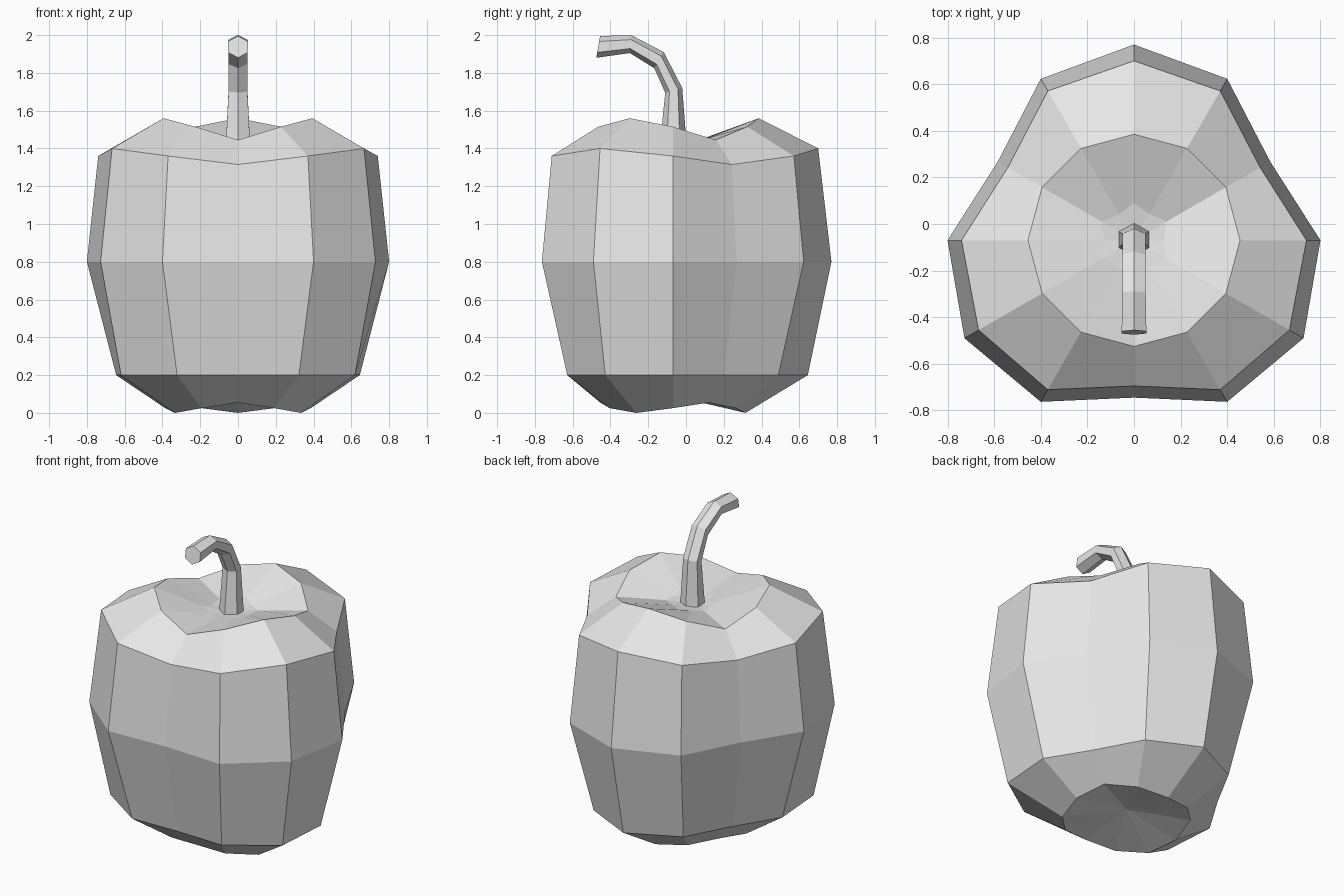
import bpy, bmesh
from math import sin, cos, radians
from mathutils import Vector

cube = bpy.data.objects.get("Cube")
if cube:
    bpy.data.objects.remove(cube)

grey = bpy.data.materials.new("light grey")
grey.use_nodes = True
grey.diffuse_color = (0.8, 0.8, 0.8, 1)
grey.node_tree.nodes["Principled BSDF"].inputs["Base Color"].default_value = (0.8, 0.8, 0.8, 1)

CENTRE_Y = -0.07


def finish(bm, name):
    bmesh.ops.recalc_face_normals(bm, faces=bm.faces)
    mesh = bpy.data.meshes.new(name)
    bm.to_mesh(mesh)
    bm.free()
    mesh.materials.append(grey)
    obj = bpy.data.objects.new(name, mesh)
    bpy.context.collection.objects.link(obj)
    return obj


def bridge(bm, rings):
    for a, b in zip(rings, rings[1:]):
        n = len(a)
        for i in range(n):
            bm.faces.new((a[i], a[(i + 1) % n], b[(i + 1) % n], b[i]))


def fan(bm, ring, point):
    tip = bm.verts.new(point)
    for i in range(len(ring)):
        bm.faces.new((ring[i], ring[(i + 1) % len(ring)], tip))


# Three-lobed body: each ring gives (radius, height) at the crease, shoulder and lobe crest
levels = [
    ((0.385, 0.055), (0.385, 0.025), (0.385, 0.0)),
    ((0.55, 0.2), (0.645, 0.2), (0.715, 0.2)),
    ((0.675, 0.8), (0.8, 0.8), (0.84, 0.8)),
    ((0.625, 1.315), (0.74, 1.36), (0.77, 1.4)),
    ((0.455, 1.445), (0.455, 1.515), (0.455, 1.56)),
    ((0.16, 1.435), (0.13, 1.435), (0.16, 1.445)),
]
bm = bmesh.new()
rings = []
for level in levels:
    ring = []
    for i in range(12):
        r, z = level[(0, 1, 2, 1)[i % 4]]
        a = radians(30 + 30 * i)
        ring.append(bm.verts.new((r * cos(a), CENTRE_Y + r * sin(a), z)))
    rings.append(ring)
bridge(bm, rings)
fan(bm, rings[0], (0, CENTRE_Y, 0.09))
fan(bm, rings[-1], (0, CENTRE_Y, 1.42))
finish(bm, "pepper_body")

# Six-sided stem curling to the front: outer and inner edge of each section (y, z), half width
sections = [
    ((0.005, 1.4), (-0.14, 1.4), 0.065),
    ((-0.02, 1.72), (-0.11, 1.695), 0.05),
    ((-0.118, 1.91), (-0.168, 1.825), 0.05),
    ((-0.29, 2.0), (-0.297, 1.905), 0.05),
    ((-0.455, 1.995), (-0.475, 1.88), 0.053),
]
bm = bmesh.new()
rings = []
for outer, inner, width in sections:
    top, low = Vector((0, *outer)), Vector((0, *inner))
    mid, half = (top + low) / 2, (top - low) / 2
    side = Vector((width / cos(radians(30)), 0, 0))
    rings.append([bm.verts.new(mid + half * cos(radians(60 * k)) + side * sin(radians(60 * k)))
                  for k in range(6)])
bridge(bm, rings)
bm.faces.new(rings[0])
bm.faces.new(rings[-1])
finish(bm, "stem")
